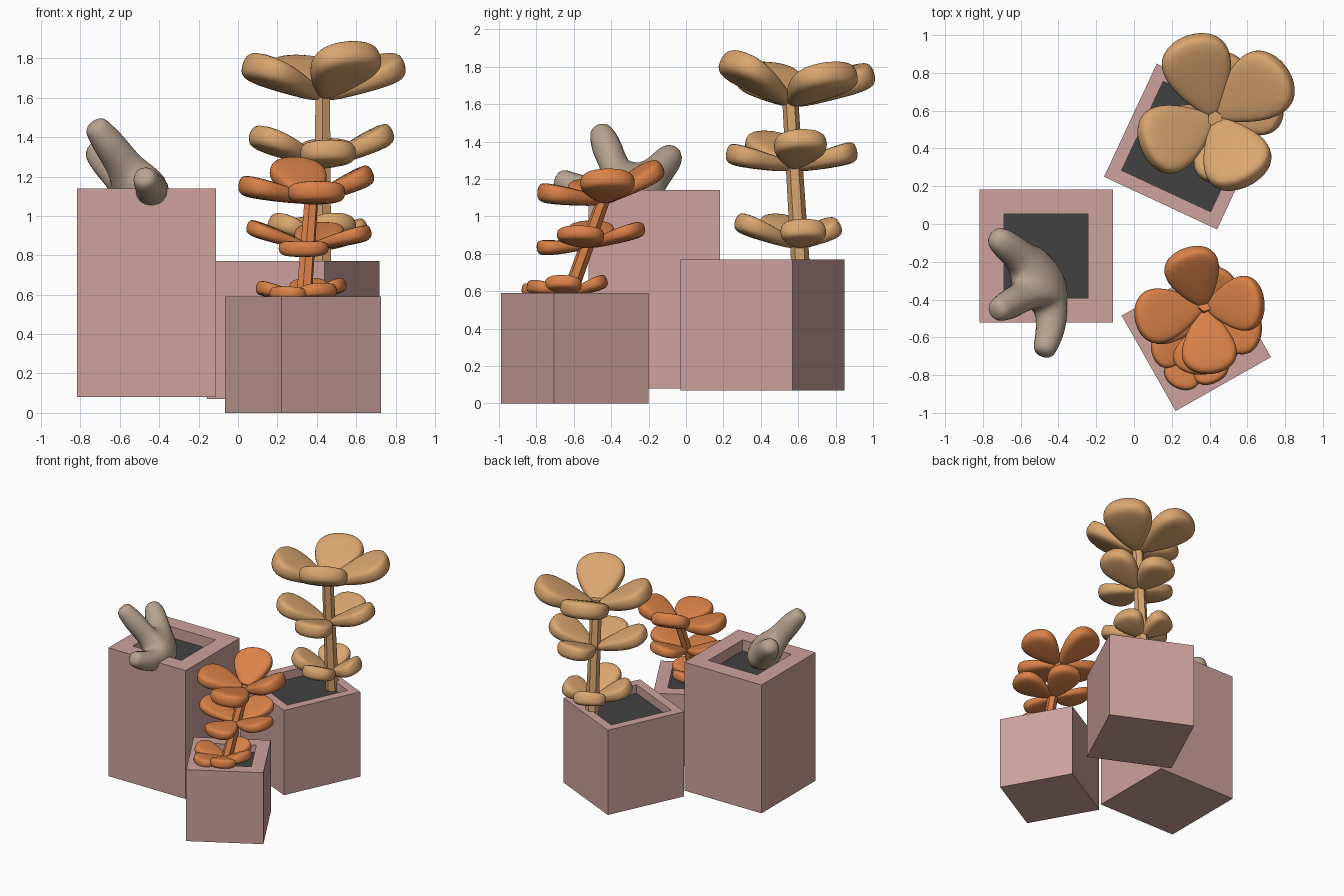
import bpy, bmesh
from math import sin, cos, pi, radians
from mathutils import Vector, Matrix

cube = bpy.data.objects.get("Cube")
if cube:
    bpy.data.objects.remove(cube, do_unlink=True)


def material(name, rgb):
    m = bpy.data.materials.new(name)
    m.use_nodes = True
    m.diffuse_color = (*rgb, 1)
    m.node_tree.nodes["Principled BSDF"].inputs["Base Color"].default_value = (*rgb, 1)
    return m


PINK = material("dusty pink clay", (0.61, 0.36, 0.34))
SOIL = material("dark soil", (0.055, 0.055, 0.055))
TAN = material("tan leaf", (0.70, 0.38, 0.16))
ORANGE = material("orange leaf", (0.70, 0.22, 0.065))
TAUPE = material("taupe stem", (0.48, 0.37, 0.28))


def make_object(name, bm, *mats):
    bmesh.ops.recalc_face_normals(bm, faces=bm.faces[:])
    mesh = bpy.data.meshes.new(name)
    bm.to_mesh(mesh)
    bm.free()
    for m in mats:
        mesh.materials.append(m)
    obj = bpy.data.objects.new(name, mesh)
    bpy.context.collection.objects.link(obj)
    return obj


def smooth(obj, levels):
    obj.data.shade_smooth()
    obj.modifiers.new("Smooth", "SUBSURF").levels = levels
    obj.modifiers["Smooth"].render_levels = levels


# Square pots with a thick rim and sunken soil
def pot(name, centre, side, bottom, top, angle, rim, depth):
    bm = bmesh.new()
    size = Matrix.Diagonal((side, side, top - bottom, 1))
    place = Matrix.Translation((*centre, (top + bottom) / 2))
    bmesh.ops.create_cube(bm, size=1, matrix=place @ Matrix.Rotation(radians(angle), 4, "Z") @ size)
    lid = max(bm.faces, key=lambda f: f.calc_center_median().z)
    bmesh.ops.inset_region(bm, faces=[lid], thickness=rim, use_even_offset=True)
    wall = bmesh.ops.extrude_discrete_faces(bm, faces=[lid])["faces"][0]
    bmesh.ops.translate(bm, verts=wall.verts[:], vec=(0, 0, -depth))
    wall.material_index = 1
    make_object(name, bm, PINK, SOIL)


pot("tall_pot", (-0.465, -0.17), 0.705, 0.08, 1.14, 0, 0.13, 0.09)
pot("back_pot", (0.28, 0.41), 0.66, 0.07, 0.77, -25, 0.07, 0.07)
pot("front_pot", (0.33, -0.595), 0.58, 0.0, 0.59, 29.5, 0.1, 0.06)


# Faceted stem between two points
def stem(name, start, end, radius, mat):
    a, b = Vector(start), Vector(end)
    bm = bmesh.new()
    turn = (b - a).to_track_quat("Z", "Y").to_matrix().to_4x4()
    bmesh.ops.create_cone(bm, cap_ends=True, segments=6, radius1=radius, radius2=radius * 0.85,
                          depth=(b - a).length, matrix=Matrix.Translation((a + b) / 2) @ turn)
    make_object(name, bm, mat)


# Fleshy leaf: teardrop outline stacked in four rings, then rounded
def leaf(name, base, tip, width, thick, mat, points=16):
    base, tip = Vector(base), Vector(tip)
    along = tip - base
    length = along.length
    along.normalize()
    side = Vector((0, 0, 1)).cross(along).normalized()
    normal = along.cross(side)
    bm = bmesh.new()
    rings = []
    for scale, height in ((0.72, -0.5), (1, -0.25), (1, 0.28), (0.84, 0.5)):
        ring = []
        for i in range(points):
            a = 2 * pi * i / points
            t = 0.5 - 0.5 * cos(a)
            w = 0.68 * sin(a) * (0.3 + 0.7 * t) * width * scale
            t = 0.6 + (t - 0.6) * scale
            z = height * thick * (0.45 + 0.55 * t)
            ring.append(bm.verts.new(base + along * t * length + side * w + normal * z))
        rings.append(ring)
    for low, high in zip(rings, rings[1:]):
        for i in range(points):
            j = (i + 1) % points
            bm.faces.new((low[i], low[j], high[j], high[i]))
    bm.faces.new(rings[0])
    bm.faces.new(rings[-1])
    smooth(make_object(name, bm, mat), 2)


def plant(name, mat, tiers):
    for tier, (base, width, thick, tips) in tiers.items():
        for n, tip in enumerate(tips, 1):
            leaf(f"{name}_{tier}_leaf_{n}", base, tip, width, thick, mat)


# Tall tan plant
stem("tan_stem", (0.43, 0.615, 0.69), (0.43, 0.555, 1.66), 0.05, TAN)
plant("tan", TAN, {
    "upper": ((0.43, 0.56, 1.6), 0.39, 0.17, [
        (0.28, 1.0, 1.77), (0.81, 0.83, 1.78), (0.61, 0.21, 1.85), (0.04, 0.39, 1.78)]),
    "middle": ((0.43, 0.575, 1.26), 0.30, 0.14, [
        (0.46, 0.92, 1.35), (0.79, 0.63, 1.43), (0.47, 0.21, 1.34), (0.07, 0.40, 1.42)]),
    "lower": ((0.43, 0.60, 0.84), 0.26, 0.13, [
        (0.33, 0.81, 0.96), (0.66, 0.64, 0.95), (0.50, 0.26, 0.98), (0.17, 0.46, 0.98)]),
})

# Leaning orange plant
stem("orange_stem", (0.33, -0.65, 0.51), (0.375, -0.43, 1.12), 0.042, ORANGE)
plant("orange", ORANGE, {
    "upper": ((0.375, -0.44, 1.08), 0.31, 0.13, [
        (0.27, -0.13, 1.27), (0.69, -0.41, 1.22), (0.41, -0.80, 1.13), (0.0, -0.51, 1.16)]),
    "middle": ((0.36, -0.53, 0.84), 0.27, 0.10, [
        (0.44, -0.22, 0.94), (0.68, -0.58, 0.92), (0.32, -0.80, 0.83), (0.04, -0.50, 0.95)]),
    "lower": ((0.335, -0.63, 0.58), 0.21, 0.09, [
        (0.37, -0.42, 0.66), (0.55, -0.67, 0.66), (0.44, -0.84, 0.63),
        (0.22, -0.87, 0.61), (0.09, -0.68, 0.64)]),
})

# Branching taupe succulent grown from one root
path = [
    ((-0.44, -0.25, 1.02), 0.10), ((-0.47, -0.28, 1.12), 0.11),
    ((-0.58, -0.20, 1.19), 0.10), ((-0.68, -0.11, 1.29), 0.09), ((-0.75, -0.05, 1.36), 0.06),
    ((-0.56, -0.37, 1.23), 0.095), ((-0.65, -0.42, 1.36), 0.09), ((-0.74, -0.465, 1.48), 0.06),
    ((-0.43, -0.42, 1.12), 0.095), ((-0.44, -0.56, 1.14), 0.085), ((-0.485, -0.70, 1.21), 0.06),
]
links = [(0, 1), (1, 2), (2, 3), (3, 4), (1, 5), (5, 6), (6, 7), (1, 8), (8, 9), (9, 10)]
mesh = bpy.data.meshes.new("branching_succulent")
mesh.from_pydata([p for p, r in path], links, [])
mesh.materials.append(TAUPE)
succulent = bpy.data.objects.new("branching_succulent", mesh)
bpy.context.collection.objects.link(succulent)
skin = succulent.modifiers.new("Skin", "SKIN")
skin.use_smooth_shade = True
for vert, (p, r) in zip(mesh.skin_vertices[0].data, path):
    vert.radius = (r, r)
mesh.skin_vertices[0].data[0].use_root = True
smooth(succulent, 2)
